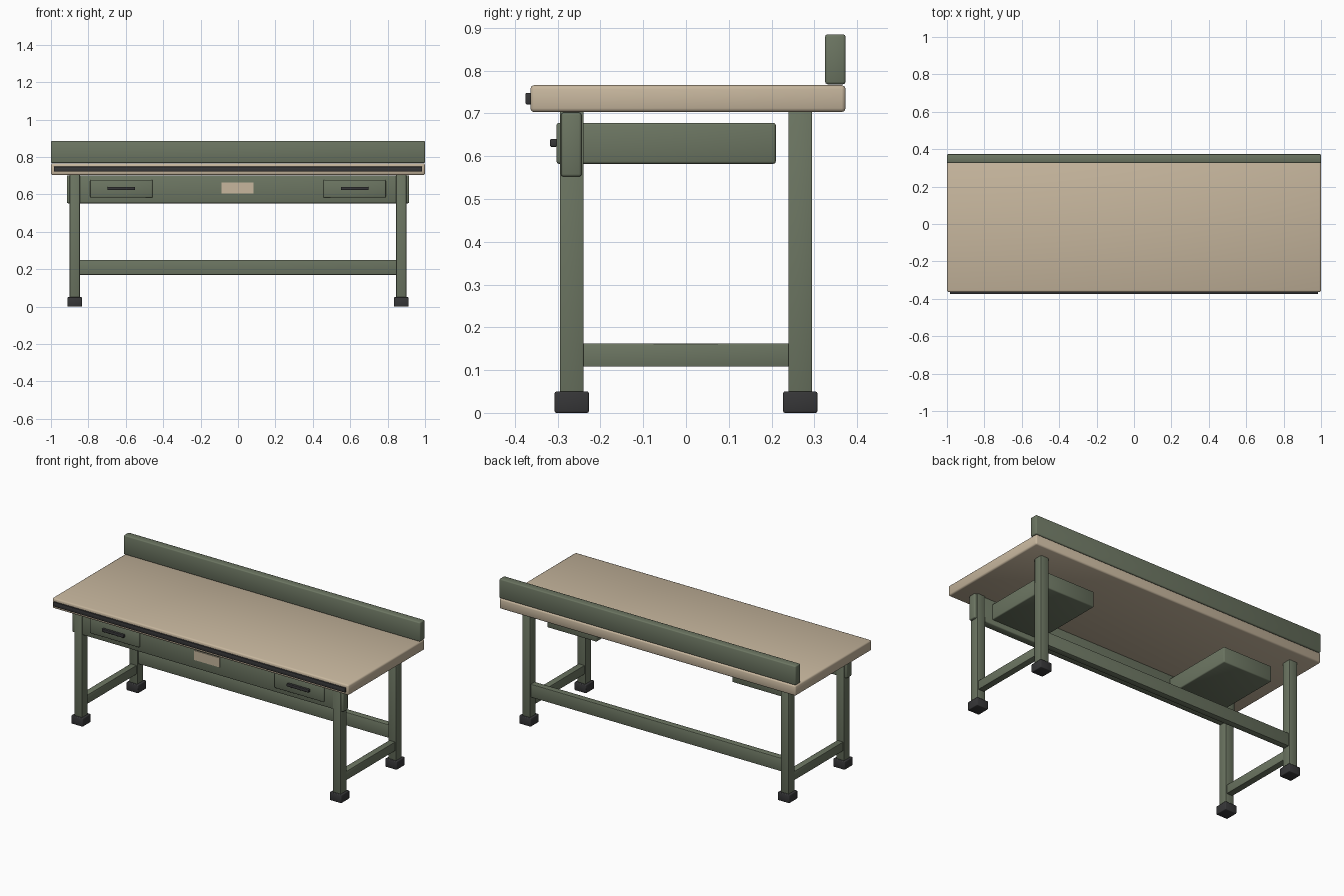
import bpy
import math

cube = bpy.data.objects.get("Cube")
if cube:
    bpy.data.objects.remove(cube, do_unlink=True)


def material(name, colour):
    mat = bpy.data.materials.new(name)
    mat.use_nodes = True
    mat.diffuse_color = (*colour, 1)
    mat.node_tree.nodes["Principled BSDF"].inputs["Base Color"].default_value = (*colour, 1)
    return mat


green = material("sage green", (0.15, 0.18, 0.122))
tan = material("tan wood", (0.57, 0.47, 0.34))
dark = material("dark rubber", (0.037, 0.037, 0.039))


def box(name, x, y, z, mat, bevel=0.004):
    """Bevelled box spanning the given (low, high) ranges."""
    spans = (x, y, z)
    bpy.ops.mesh.primitive_cube_add(size=1, location=[(a + b) / 2 for a, b in spans])
    obj = bpy.context.object
    obj.name = name
    obj.scale = [b - a for a, b in spans]
    bpy.ops.object.transform_apply(location=False, rotation=False, scale=True)
    obj.data.materials.append(mat)
    if bevel:
        mod = obj.modifiers.new("Rounded edges", "BEVEL")
        mod.width = bevel
        mod.segments = 2
        bpy.ops.object.modifier_apply(modifier=mod.name)
        bpy.ops.object.shade_smooth_by_angle(angle=math.radians(50))
    return obj


def side_box(name, side, x, y, z, mat, bevel=0.004):
    """Box on the left (+1) or right (-1) side."""
    return box(name, sorted((side * x[0], side * x[1])), y, z, mat, bevel)


# Worktop, front edge strip and backboard
box("worktop", (-1, 1), (-0.364, 0.373), (0.703, 0.766), tan, 0.009)
box("front_edge_strip", (-0.985, 0.985), (-0.375, -0.362), (0.721, 0.748), dark, 0.003)
box("backboard", (-1, 1), (0.325, 0.373), (0.768, 0.885), green, 0.006)

# Front apron, name plate and rear stretcher
box("front_apron", (-0.915, 0.915), (-0.292, -0.244), (0.552, 0.702), green, 0.006)
box("name_plate", (-0.088, 0.083), (-0.297, -0.290), (0.605, 0.663), tan, 0)
box("rear_stretcher", (-0.86, 0.86), (0.248, 0.286), (0.17, 0.25), green, 0.002)

for side, label in ((1, "left"), (-1, "right")):
    # Legs and feet
    for y, end in ((-0.267, "front"), (0.267, "rear")):
        side_box(f"{end}_{label}_leg", side, (0.846, 0.9), (y - 0.028, y + 0.028),
                 (0.03, 0.705), green, 0.003)
        side_box(f"{end}_{label}_foot", side, (0.834, 0.912), (y - 0.04, y + 0.04),
                 (0, 0.05), dark)
    side_box(f"{label}_side_stretcher", side, (0.853, 0.893), (-0.25, 0.25),
             (0.108, 0.162), green, 0.002)
    # Drawer with pull handle
    side_box(f"{label}_drawer", side, (0.457, 0.79), (-0.303, 0.21), (0.582, 0.678), green, 0.006)
    side_box(f"{label}_drawer_handle", side, (0.55, 0.698), (-0.318, -0.301),
             (0.622, 0.64), dark, 0.003)
